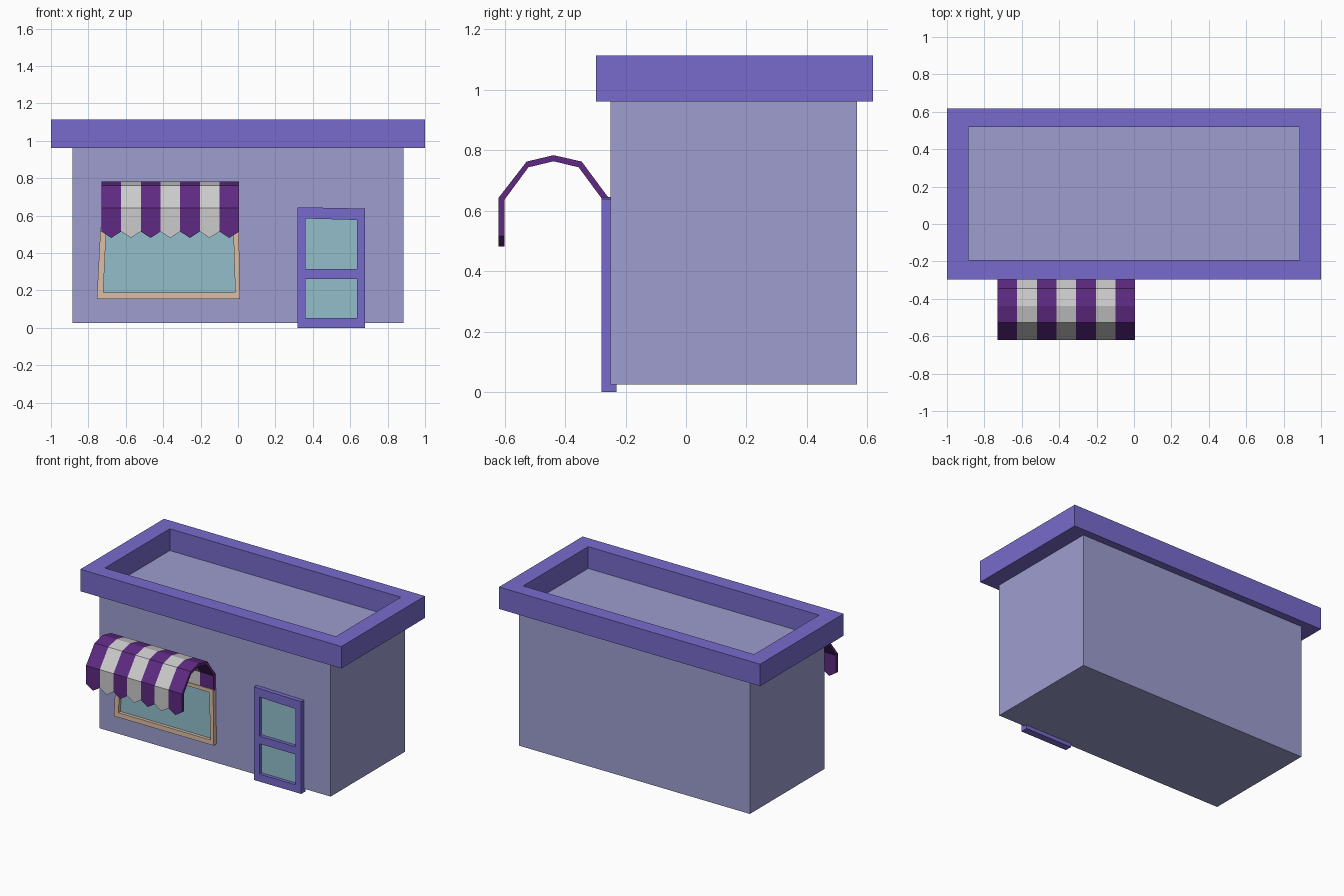
import bpy, bmesh
from math import radians

if "Cube" in bpy.data.objects:
    bpy.data.objects.remove(bpy.data.objects["Cube"])


def material(name, hex_code):
    rgb = [int(hex_code[i:i + 2], 16) / 255 for i in (0, 2, 4)]
    m = bpy.data.materials.new(name)
    m.diffuse_color = [c / 12.92 if c <= 0.04045 else ((c + 0.055) / 1.055) ** 2.4
                       for c in rgb] + [1]
    m.use_nodes = True
    m.node_tree.nodes["Principled BSDF"].inputs["Base Color"].default_value = m.diffuse_color
    return m


LILAC = material("lilac_wall", "9D9DD0")
VIOLET = material("violet_trim", "776BCC")
GLASS = material("glass", "93BECB")
TAN = material("tan_frame", "DDBFA7")
PURPLE = material("purple_cloth", "5E2A82")
WHITE = material("white_cloth", "C2C2C2")


def finish(name, bm, mats):
    bmesh.ops.remove_doubles(bm, verts=bm.verts, dist=1e-5)
    bmesh.ops.recalc_face_normals(bm, faces=bm.faces)
    mesh = bpy.data.meshes.new(name)
    bm.to_mesh(mesh)
    bm.free()
    for m in mats:
        mesh.materials.append(m)
    ob = bpy.data.objects.new(name, mesh)
    bpy.context.collection.objects.link(ob)
    return ob


def box(name, x0, x1, y0, y1, z0, z1, mat):
    bm = bmesh.new()
    bmesh.ops.create_cube(bm, size=1)
    for v in bm.verts:
        v.co = (x1 if v.co.x > 0 else x0, y1 if v.co.y > 0 else y0,
                z1 if v.co.z > 0 else z0)
    return finish(name, bm, [mat])


def rect(x0, x1, z0, z1):
    return [(x0, z0), (x1, z0), (x1, z1), (x0, z1)]


def plate(name, loops, lo, hi, mat, upright=True):
    """Flat plate: first loop is the outline, the others are holes."""
    cu = bpy.data.curves.new(name, 'CURVE')
    cu.dimensions = '2D'
    cu.fill_mode = 'BOTH'
    cu.extrude = (hi - lo) / 2
    for loop in loops:
        s = cu.splines.new('POLY')
        s.points.add(len(loop) - 1)
        for p, (a, b) in zip(s.points, loop):
            p.co = (a, b, 0, 1)
        s.use_cyclic_u = True
        s.use_smooth = False
    tmp = bpy.data.objects.new(name + "_curve", cu)
    mesh = tmp.to_mesh()
    bm = bmesh.new()
    bm.from_mesh(mesh)
    tmp.to_mesh_clear()
    bpy.data.objects.remove(tmp)
    ob = finish(name, bm, [mat])
    mid = (lo + hi) / 2
    if upright:
        ob.rotation_euler.x = radians(90)
        ob.location.y = mid
    else:
        ob.location.z = mid
    return ob


# building block and roof parapet
box("shop_body", -0.885, 0.885, -0.25, 0.565, 0.025, 0.962, LILAC)
plate("roof_parapet", [rect(-1, 1, -0.297, 0.618), rect(-0.885, 0.885, -0.193, 0.518)],
      0.961, 1.113, VIOLET, upright=False)

# shop window, slightly narrower at the top
opening = [(-0.72, 0.188), (-0.015, 0.188), (-0.025, 0.515), (-0.705, 0.515)]
plate("window_frame", [[(-0.755, 0.155), (0.01, 0.155), (0.005, 0.54), (-0.735, 0.54)],
                       opening], -0.28, -0.24, TAN)
plate("window_glass", [opening], -0.258, -0.24, GLASS)

# door with two panes, top edge slightly tilted
panes = [[(0.36, 0.315), (0.635, 0.315), (0.635, 0.577), (0.36, 0.585)],
         rect(0.36, 0.635, 0.052, 0.262)]
plate("door_frame", [[(0.318, 0), (0.68, 0), (0.68, 0.638), (0.318, 0.645)]] + panes,
      -0.28, -0.23, VIOLET)
for tag, pane in zip(("upper", "lower"), panes):
    plate("door_glass_" + tag, [pane], -0.256, -0.235, GLASS)

# arched striped awning with a pointed front edge
outer = [(-0.256, 0.53), (-0.256, 0.642), (-0.345, 0.762), (-0.438, 0.783),
         (-0.527, 0.762), (-0.62, 0.642), (-0.62, 0.515)]
inner = [(-0.276, 0.53), (-0.276, 0.636), (-0.355, 0.743), (-0.438, 0.763),
         (-0.521, 0.743), (-0.60, 0.636), (-0.60, 0.515)]
section = outer + inner[::-1]
n, stripes = len(section), 7
bm = bmesh.new()
rings = []
for i in range(2 * stripes + 1):
    x = -0.73 + 0.736 * i / (2 * stripes)
    drop = 0.034 * (i % 2)
    rings.append([bm.verts.new((x, y, z - (drop if k in (6, 7) else 0)))
                  for k, (y, z) in enumerate(section)])
for i in range(2 * stripes):
    for k in range(n):
        j = (k + 1) % n
        f = bm.faces.new((rings[i][k], rings[i][j], rings[i + 1][j], rings[i + 1][k]))
        f.material_index = (i // 2) % 2
for r in (rings[0], rings[-1]):
    for k in range(len(outer) - 1):
        bm.faces.new((r[k], r[k + 1], r[n - 2 - k], r[n - 1 - k]))
finish("awning", bm, [PURPLE, WHITE])
